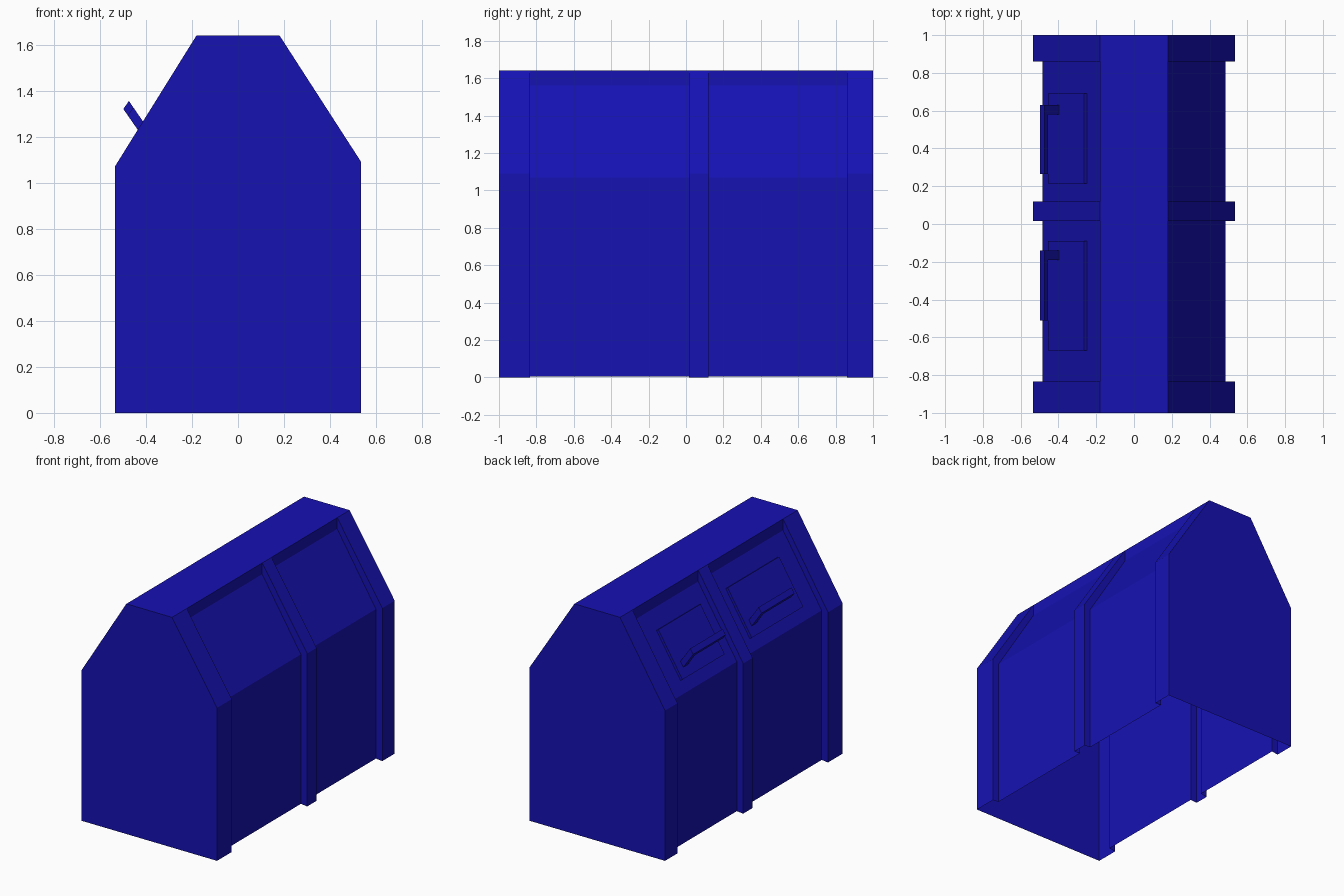
import bpy, bmesh

if "Cube" in bpy.data.objects:
    bpy.data.objects.remove(bpy.data.objects["Cube"])

mat = bpy.data.materials.new("blue_paint")
mat.diffuse_color = (0.008, 0.006, 0.45, 1)
mat.use_nodes = True
mat.node_tree.nodes["Principled BSDF"].inputs["Base Color"].default_value = mat.diffuse_color


def finish(bm, name):
    bmesh.ops.recalc_face_normals(bm, faces=bm.faces)
    me = bpy.data.meshes.new(name)
    bm.to_mesh(me)
    bm.free()
    ob = bpy.data.objects.new(name, me)
    ob.data.materials.append(mat)
    bpy.context.collection.objects.link(ob)
    return ob


def prism(bm, profile, y0, y1):
    """Closed prism: an (x, z) profile extruded along y."""
    face = bm.faces.new([bm.verts.new((x, y0, z)) for x, z in profile])
    ext = bmesh.ops.extrude_face_region(bm, geom=[face])
    verts = [v for v in ext["geom"] if isinstance(v, bmesh.types.BMVert)]
    bmesh.ops.translate(bm, verts=verts, vec=(0, y1 - y0, 0))


# Shell cross-sections, left bottom over the top to right bottom
RIB = [(-.535, 0), (-.535, 1.07), (-.18, 1.64), (-.18, 1.64),
       (.18, 1.64), (.18, 1.64), (.535, 1.09), (.535, 0)]
PANEL = [(-.485, .005), (-.485, 1.07), (-.18, 1.56), (-.18, 1.64),
         (.18, 1.64), (.18, 1.56), (.485, 1.07), (.485, .005)]

# Open-bottomed shell: ribs and recessed panels alternate along y
stations = [(-1, RIB), (-.835, RIB), (-.835, PANEL), (.015, PANEL), (.015, RIB),
            (.12, RIB), (.12, PANEL), (.86, PANEL), (.86, RIB), (1, RIB)]
bm = bmesh.new()
cache = {}


def vert(x, y, z):
    key = (x, y, z)
    if key not in cache:
        cache[key] = bm.verts.new(key)
    return cache[key]


def add_face(points):
    vs = list(dict.fromkeys(vert(*p) for p in points))
    if len(vs) > 2:
        bm.faces.new(vs)


for (ya, pa), (yb, pb) in zip(stations, stations[1:]):
    for i in range(len(pa) - 1):
        if ya == yb and i == 3:      # the flat top has no step
            continue
        (ax, az), (bx, bz) = pa[i], pa[i + 1]
        (cx, cz), (dx, dz) = pb[i + 1], pb[i]
        add_face([(ax, ya, az), (bx, ya, bz), (cx, yb, cz), (dx, yb, dz)])

# Gable ends
for y in (-1, 1):
    add_face([(x, y, z) for x, z in RIB])
finish(bm, "bin_shell")

# Hatches lying on the left roof slope
nx, nz, t = -.849, .528, .018
base = [(-.44, 1.142), (-.25, 1.448)]
outer = [(x + t * nx, z + t * nz) for x, z in base]
hatch_profile = [base[0], outer[0], outer[1], base[1]]

# Handle: a post rising from the hatch and a long bar at its tip
post = [(-.474, 1.355), (-.498, 1.32), (-.40, 1.178), (-.376, 1.213)]
bar = [(-.474, 1.355), (-.498, 1.32), (-.478, 1.291), (-.454, 1.326)]

for side, hatch_y, bar_y in (("front", (-.67, -.09), (-.51, -.14)),
                             ("back", (.215, .69), (.265, .63))):
    bm = bmesh.new()
    prism(bm, hatch_profile, *hatch_y)
    finish(bm, side + "_hatch")

    bm = bmesh.new()
    prism(bm, bar, bar_y[0], bar_y[1] - .05)
    prism(bm, post, bar_y[1] - .05, bar_y[1])
    finish(bm, side + "_handle")
